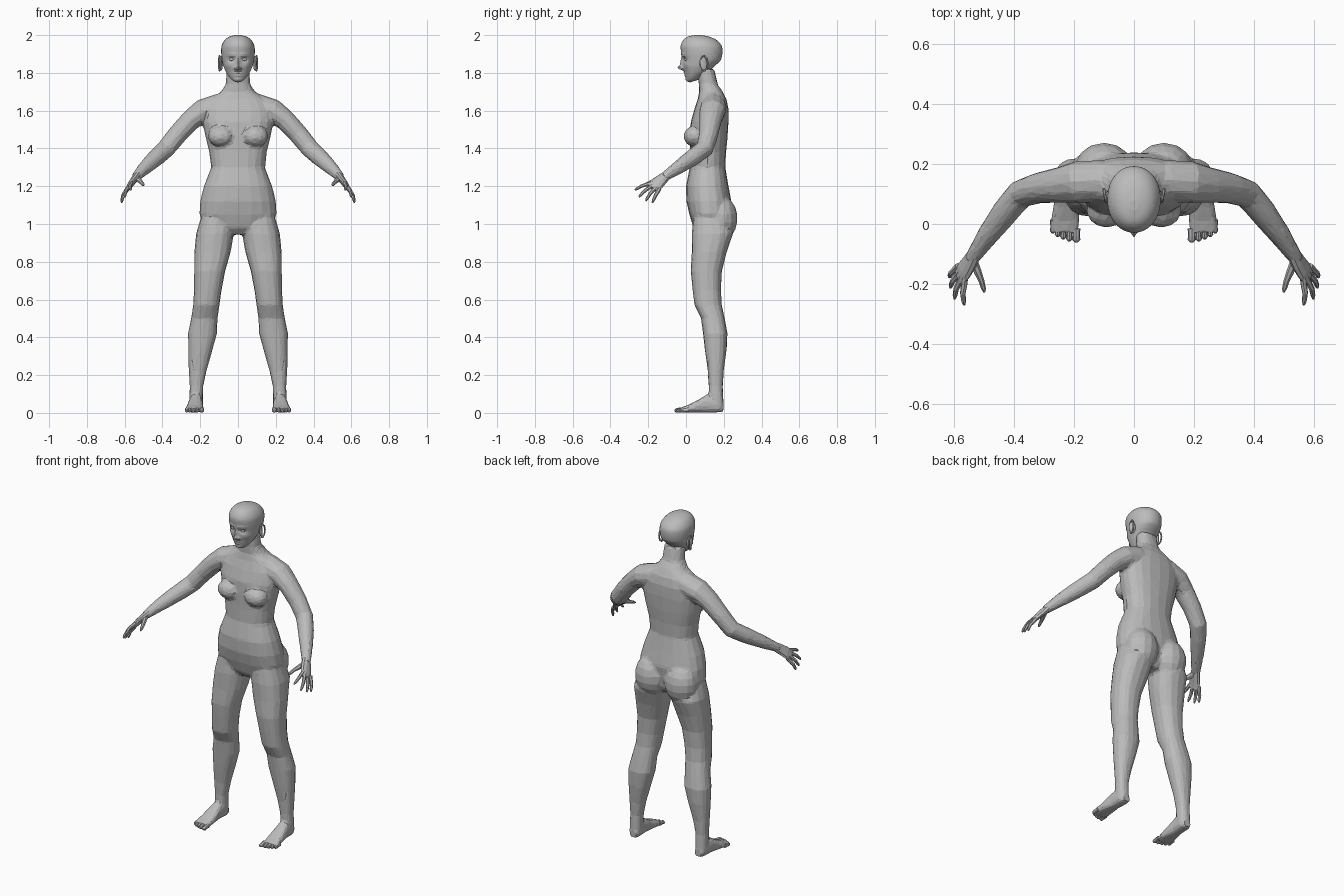
import bpy, bmesh, math
from mathutils import Vector, Matrix

cube = bpy.data.objects.get("Cube")
if cube:
    bpy.data.objects.remove(cube)

grey = bpy.data.materials.new("plain grey")
grey.use_nodes = True
GREY = (0.5, 0.5, 0.5, 1)
grey.diffuse_color = GREY
grey.node_tree.nodes["Principled BSDF"].inputs["Base Color"].default_value = GREY


def loft(bm, rings):
    """Skin a list of equal point rings and cap both ends."""
    loops = [[bm.verts.new(p) for p in ring] for ring in rings]
    n = len(loops[0])
    for a, b in zip(loops, loops[1:]):
        for i in range(n):
            j = (i + 1) % n
            bm.faces.new((a[i], a[j], b[j], b[i]))
    bm.faces.new(loops[0][::-1])
    bm.faces.new(loops[-1])


def oval(c, u, v, n, power=1.0):
    pts = []
    for i in range(n):
        a = 2 * math.pi * i / n
        ca, sa = math.cos(a), math.sin(a)
        pts.append(c + u * math.copysign(abs(ca) ** power, ca)
                   + v * math.copysign(abs(sa) ** power, sa))
    return pts


def column(bm, rows, n=16, power=0.85):
    """Rows: z, centre x, half width, front y, back y, slope."""
    rings = []
    for z, cx, hx, yf, yb, slope in rows:
        c = Vector((cx, (yf + yb) / 2, z + slope * (yb - yf) / 2))
        h = (yb - yf) / 2
        rings.append(oval(c, Vector((hx, 0, 0)), Vector((0, h, slope * h)), n, power))
    loft(bm, rings)


def tube(bm, path, ref, n=8):
    """Path rows: x, y, z, radius along ref, radius across."""
    pts = [Vector(p[:3]) for p in path]
    rings = []
    for i, p in enumerate(path):
        t = (pts[min(i + 1, len(pts) - 1)] - pts[max(i - 1, 0)]).normalized()
        u = Vector(ref)
        u = (u - t * u.dot(t)).normalized()
        rings.append(oval(pts[i], u * p[3], t.cross(u) * p[4], n))
    loft(bm, rings)


def ball(bm, c, size, rot=(0, 0, 0), seg=14):
    m = Matrix.LocRotScale(Vector(c), None, None)
    for k, axis in enumerate("XYZ"):
        m = m @ Matrix.Rotation(rot[k], 4, axis)
    m = m @ Matrix.Diagonal((*size, 1))
    bmesh.ops.create_uvsphere(bm, u_segments=seg, v_segments=seg // 2 + 2, radius=1, matrix=m)


def mirror(bm):
    d = bmesh.ops.duplicate(bm, geom=bm.verts[:] + bm.edges[:] + bm.faces[:])
    for e in d["geom"]:
        if isinstance(e, bmesh.types.BMVert):
            e.co.x = -e.co.x


def finish(bm, name):
    bmesh.ops.recalc_face_normals(bm, faces=bm.faces[:])
    mesh = bpy.data.meshes.new(name)
    bm.to_mesh(mesh)
    bm.free()
    mesh.materials.append(grey)
    ob = bpy.data.objects.new(name, mesh)
    bpy.context.collection.objects.link(ob)
    return ob


def both_sides(name, build):
    for side, s in (("left", 1), ("right", -1)):
        bm = bmesh.new()
        build(bm)
        for v in bm.verts:
            v.co.x *= s
        finish(bm, f"{side}_{name}")


def smooth_rows(rows, steps):
    """Catmull-Rom interpolation between profile rows."""
    out = []
    for i in range(len(rows) - 1):
        a, b, c, d = (rows[max(0, min(len(rows) - 1, i + k))] for k in (-1, 0, 1, 2))
        for s in range(steps):
            t = s / steps
            out.append([q + t * (r - p + t * (2 * p - 5 * q + 4 * r - w + t * (3 * (q - r) + w - p))) / 2
                        for p, q, r, w in zip(a, b, c, d)])
    return out + [list(rows[-1])]


# Limbs, breasts and buttocks, mirrored
body = bmesh.new()
leg = [(1.04, .11, .085, .04, .21), (.95, .122, .1, .03, .25), (.85, .135, .096, .03, .215),
       (.75, .15, .082, .025, .19), (.65, .16, .073, .035, .185), (.57, .168, .07, .045, .19),
       (.5, .178, .07, .08, .205), (.42, .188, .077, .09, .22), (.33, .2, .064, .1, .215),
       (.22, .214, .047, .115, .2), (.14, .22, .036, .12, .195), (.03, .222, .036, .12, .2)]
column(body, [(*r, 0) for r in leg])
arm = [(.1, .145, 1.62, .07, .07), (.19, .14, 1.595, .07, .065), (.25, .13, 1.55, .06, .055),
       (.32, .12, 1.475, .052, .052), (.38, .1, 1.4, .048, .05), (.43, .04, 1.355, .045, .047),
       (.49, -.04, 1.3, .036, .038), (.545, -.12, 1.245, .024, .024)]
tube(body, arm, (0, 1, 0), 12)
ball(body, (.09, .045, 1.465), (.07, .058, .055), (.25, 0, 0))
ball(body, (.1, .185, 1.03), (.1, .088, .12))
# Feet, running from heel to ball
foot = [(.198, .22, .024, .05), (.17, .221, .036, .08), (.11, .224, .037, .095), (.06, .227, .043, .065),
        (.01, .23, .05, .04), (-.03, .232, .049, .026)]
loft(body, [oval(Vector((x, y, h / 2 + .002)), Vector((w, 0, 0)), Vector((0, 0, h / 2)), 12, .75)
            for y, x, w, h in foot])
mirror(body)

# Torso and neck
torso = [(.945, .05, .07, .19), (.98, .14, .04, .215), (1.05, .205, .018, .23), (1.12, .2, .002, .24),
         (1.2, .181, 0, .225), (1.3, .142, .02, .208), (1.38, .152, .022, .212), (1.46, .172, .022, .22),
         (1.54, .188, .025, .225), (1.61, .185, .045, .225), (1.66, .15, .062, .215), (1.7, .09, .07, .195),
         (1.74, .065, .068, .168), (1.82, .06, .06, .15)]
column(body, [(z, 0, w, f, b, 0) for z, w, f, b in torso], 20)
ob = finish(body, "body")
fuse = ob.modifiers.new("fuse", 'REMESH')
fuse.mode, fuse.voxel_size = 'VOXEL', .009
relax = ob.modifiers.new("relax", 'SMOOTH')
relax.factor, relax.iterations = .5, 4
facet = ob.modifiers.new("facet", 'DECIMATE')
facet.ratio = .055
facet.use_symmetry = True


# Toes
def toes(bm):
    for x, tip, r in ((.193, -.06, .014), (.216, -.057, .011), (.236, -.05, .011),
                      (.255, -.042, .01), (.271, -.03, .01)):
        tube(bm, [(x, tip + .045, .017, r, .013), (x, tip + .02, .015, r * .85, .012),
                  (x, tip + .007, .012, r, .011), (x, tip, .01, r * .5, .006)], (1, 0, 0))


both_sides("toes", toes)


# Hands: palm, four fingers and a thumb
def hand(bm):
    spread = (.05, .1, -.08)
    tube(bm, [(.53, -.097, 1.262, .025, .022), (.55, -.13, 1.235, .033, .019),
              (.568, -.155, 1.212, .038, .016), (.582, -.178, 1.189, .036, .012)], spread, 10)
    for base, tip in (((.565, -.193, 1.212), (.567, -.27, 1.18)), ((.577, -.184, 1.198), (.599, -.25, 1.142)),
                      ((.586, -.168, 1.184), (.613, -.213, 1.122)), ((.593, -.148, 1.172), (.616, -.178, 1.112))):
        a, b = Vector(base), Vector(tip)
        rows = [(-.25, .011), (.1, .011), (.5, .0095), (.85, .008), (1, .004)]
        tube(bm, [(*(a.lerp(b, t) + Vector((.006, 0, .006)) * math.sin(math.pi * max(t, 0))), r, r)
                  for t, r in rows], spread, 7)
    tube(bm, [(.54, -.115, 1.243, .016, .014), (.523, -.158, 1.23, .014, .013),
              (.51, -.19, 1.22, .01, .01), (.503, -.215, 1.209, .009, .008),
              (.5, -.227, 1.204, .004, .004)], (0, 1, 1), 7)


both_sides("hand", hand)

# Head
bm = bmesh.new()
skull = [(1.75, 0, .018, .022, .07, .3), (1.756, 0, .038, .008, .1, .35), (1.775, 0, .056, 0, .13, .3),
         (1.8, 0, .068, -.006, .145, .2), (1.83, 0, .078, -.014, .165, .1), (1.87, 0, .085, -.019, .185, 0),
         (1.91, 0, .089, -.026, .193, 0), (1.945, 0, .086, -.028, .188, 0), (1.975, 0, .069, -.013, .16, 0),
         (1.992, 0, .045, .01, .122, 0), (2, 0, .014, .045, .08, 0)]
column(bm, smooth_rows(skull, 4), 48, .95)


def push(centre, reach, offset):
    """Shape the face with a soft bump or hollow on each side."""
    for v in bm.verts:
        if v.co.y > .06:
            continue
        d = ((abs(v.co.x) - centre[0]) / reach[0]) ** 2 + ((v.co.z - centre[1]) / reach[1]) ** 2
        v.co.y += offset * math.exp(-d)


push((.033, 1.872), (.017, .012), .013)
push((.03, 1.895), (.02, .008), -.005)
push((0, 1.85), (.009, .028), -.014)
push((0, 1.826), (.013, .011), -.026)
push((.013, 1.822), (.007, .007), -.007)
push((0, 1.797), (.02, .005), -.008)
push((0, 1.785), (.018, .005), -.006)
push((0, 1.791), (.022, .003), .004)
push((0, 1.764), (.018, .01), -.006)
push((.05, 1.84), (.016, .014), -.004)
finish(bm, "head")


# Eyes and ears
def eye(bm):
    ball(bm, (.033, .002, 1.872), (.014, .013, .009), seg=12)


def ear(bm):
    ball(bm, (.09, .093, 1.85), (.008, .02, .04), (.15, 0, .35), 12)
    rim = []
    for i in range(9):
        a = math.radians(-100 + i * 40 - 20)
        rim.append((.097 + .004 * math.cos(a), .095 + .021 * math.cos(a), 1.85 + .04 * math.sin(a), .005, .005))
    tube(bm, rim, (1, 0, 0), 6)


both_sides("eye", eye)
both_sides("ear", ear)
